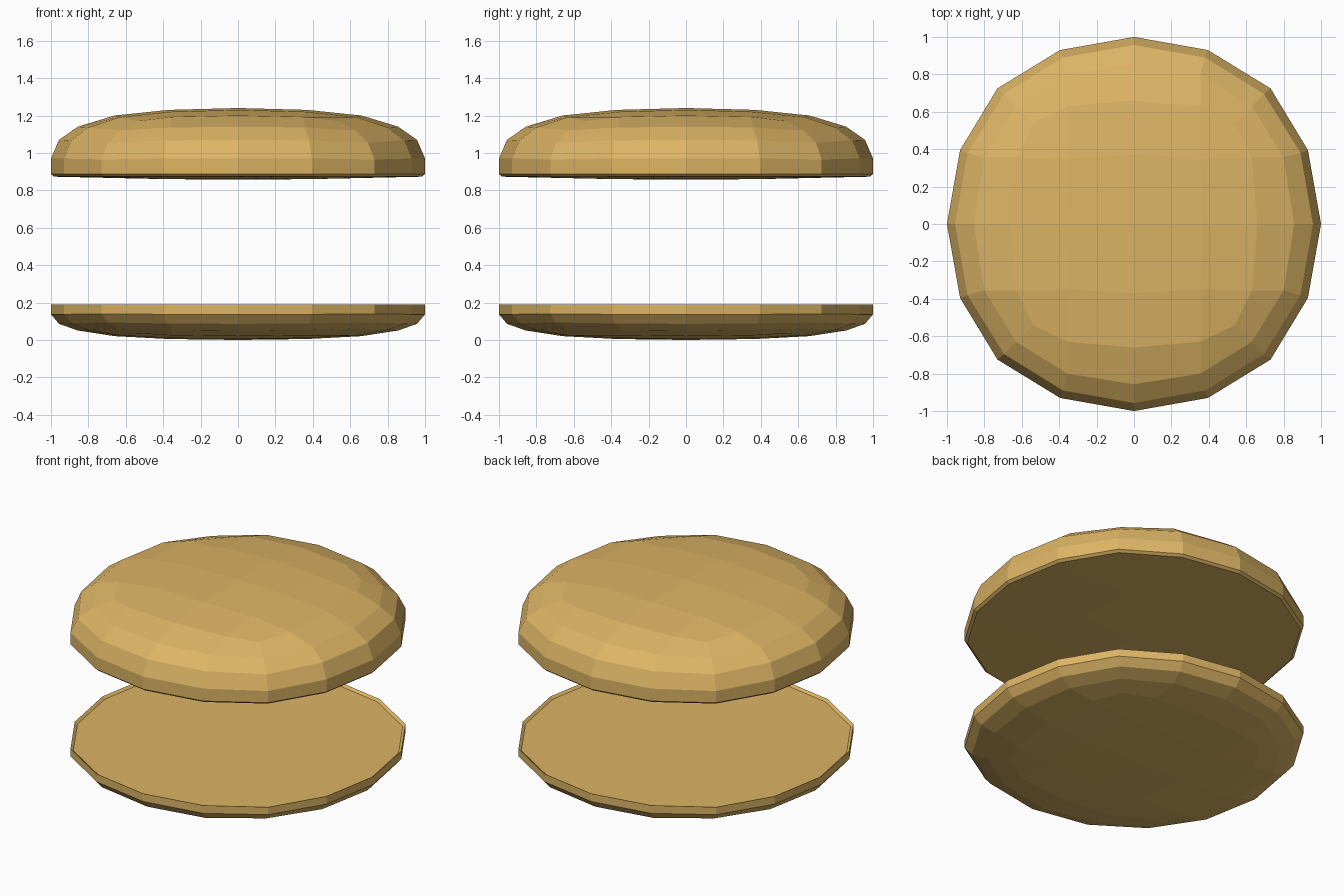
import bpy, bmesh

if "Cube" in bpy.data.objects:
    bpy.data.objects.remove(bpy.data.objects["Cube"])

# Each ring: positions for axis, middle and corner points (one octant), with height
# above the shoulder of the bun for each of the three.
RIM = [(1.0, 0.0), (0.93, 0.395), (0.73, 0.725)]
DOME = [  # from shoulder upward
    ([(1.0, 0.0), (0.93, 0.395), (0.73, 0.725)], (0.0, 0.0, -0.005)),
    ([(0.957, 0.0), (0.89, 0.38), (0.695, 0.695)], (0.10, 0.097, 0.085)),
    ([(0.857, 0.0), (0.80, 0.355), (0.63, 0.63)], (0.17, 0.166, 0.15)),
    ([(0.66, 0.0), (0.63, 0.355), (0.54, 0.54)], (0.23, 0.222, 0.20)),
]
DOME_CENTRE = {(0, 0): (0, 0, 0.27), (1, 0): (0.37, 0, 0.26), (1, 1): (0.355, 0.35, 0.25)}

# Perimeter of a 4 x 4 grid, counter-clockwise
PERIM = ([(2, j) for j in range(-2, 2)] + [(i, 2) for i in range(2, -2, -1)]
         + [(-2, j) for j in range(2, -2, -1)] + [(i, -2) for i in range(-2, 2)])


def place(i, j, x, y, z):
    """Mirror an octant point to the grid cell position (i, j)."""
    if abs(j) > abs(i):
        x, y = y, x
    return (x if i >= 0 else -x, y if j >= 0 else -y, z)


def ring(bm, points, heights):
    verts = {}
    for i, j in PERIM:
        k = min(abs(i), abs(j))
        verts[i, j] = bm.verts.new(place(i, j, *points[k], heights[k]))
    return verts


def bridge(bm, a, b):
    for n in range(16):
        p, q = PERIM[n], PERIM[(n + 1) % 16]
        bm.faces.new((a[p], a[q], b[q], b[p]))


def cap(bm, outer, inner):
    """Close a ring with a 4 x 4 grid of quads."""
    v = dict(outer)
    for i in (-1, 0, 1):
        for j in (-1, 0, 1):
            key = (max(abs(i), abs(j)), min(abs(i), abs(j)))
            v[i, j] = bm.verts.new(place(i, j, *inner[key]))
    for i in range(-2, 2):
        for j in range(-2, 2):
            bm.faces.new((v[i, j], v[i + 1, j], v[i + 1, j + 1], v[i, j + 1]))


def bun(name, shoulder, scale, rim_z, lip_z, mid_z, mat):
    bm = bmesh.new()
    # Flat side: centre, lip and rim
    lip = ring(bm, [(x * 0.983, y * 0.983) for x, y in RIM], (lip_z,) * 3)
    m = lip_z + (mid_z - lip_z) * 0.8
    cap(bm, lip, {(0, 0): (0, 0, mid_z), (1, 0): (0.4, 0, m), (1, 1): (0.38, 0.38, m)})
    last = ring(bm, RIM, (rim_z,) * 3)
    bridge(bm, lip, last)
    # Side wall and dome
    for pts, hs in DOME:
        cur = ring(bm, pts, [shoulder + scale * h for h in hs])
        bridge(bm, last, cur)
        last = cur
    cap(bm, last, {k: (x, y, shoulder + scale * z) for k, (x, y, z) in DOME_CENTRE.items()})
    bmesh.ops.recalc_face_normals(bm, faces=bm.faces)
    me = bpy.data.meshes.new(name)
    bm.to_mesh(me)
    bm.free()
    me.materials.append(mat)
    bpy.context.collection.objects.link(bpy.data.objects.new(name, me))


bread = bpy.data.materials.new("bread")
bread.diffuse_color = (0.72, 0.46, 0.13, 1)
bread.use_nodes = True
bread.node_tree.nodes["Principled BSDF"].inputs["Base Color"].default_value = bread.diffuse_color

bun("top_bun", 0.97, 1.0, 0.887, 0.873, 0.857, bread)
bun("bottom_bun", 0.137, -0.507, 0.19, 0.176, 0.17, bread)
